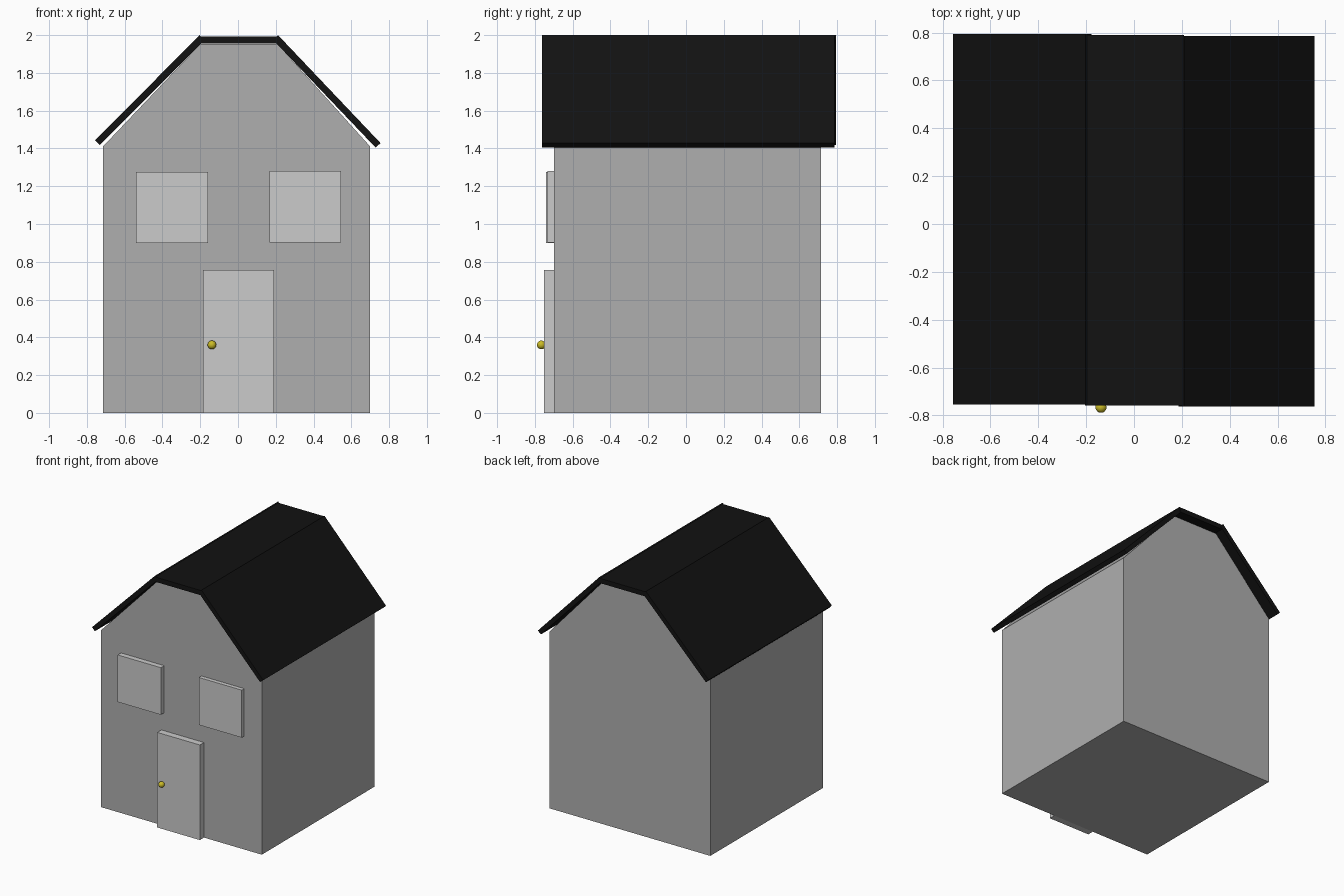
import bpy

if "Cube" in bpy.data.objects:
    bpy.data.objects.remove(bpy.data.objects["Cube"])


def material(name, rgb):
    mat = bpy.data.materials.new(name)
    mat.diffuse_color = (*rgb, 1)
    mat.use_nodes = True
    mat.node_tree.nodes["Principled BSDF"].inputs["Base Color"].default_value = mat.diffuse_color
    return mat


def prism(name, profile, y0, y1, mat=None):
    """Extrude an (x, z) profile, counter-clockwise seen from the front, from y0 to y1."""
    n = len(profile)
    verts = [(x, y, z) for y in (y0, y1) for x, z in profile]
    faces = [tuple(range(n)), tuple(reversed(range(n, 2 * n)))]
    faces += [(i, i + n, (i + 1) % n + n, (i + 1) % n) for i in range(n)]
    mesh = bpy.data.meshes.new(name)
    mesh.from_pydata(verts, [], faces)
    mesh.update()
    obj = bpy.data.objects.new(name, mesh)
    bpy.context.collection.objects.link(obj)
    if mat:
        mesh.materials.append(mat)
    return obj


def panel(name, x0, x1, z0, z1, y_front):
    return prism(name, [(x0, z0), (x1, z0), (x1, z1), (x0, z1)], y_front, -0.69)


wall_grey = material("wall_grey", (0.43, 0.43, 0.43))
roof_black = material("roof_black", (0.006, 0.006, 0.006))
brass = material("brass", (0.6, 0.5, 0.02))

# House body with its clipped gable
prism("house_body", [(-0.715, 0), (0.70, 0), (0.70, 1.41), (0.21, 1.952),
                     (-0.20, 1.952), (-0.715, 1.41)], -0.70, 0.715, wall_grey)

# Three roof slabs
prism("roof_left", [(-0.757, 1.443), (-0.732, 1.417), (-0.178, 1.973),
                    (-0.203, 2.0)], -0.755, 0.795, roof_black)
prism("roof_top", [(-0.205, 1.955), (0.21, 1.955), (0.21, 1.993),
                   (-0.205, 1.993)], -0.758, 0.79, roof_black)
prism("roof_right", [(0.728, 1.405), (0.755, 1.428), (0.212, 2.0),
                     (0.185, 1.975)], -0.762, 0.786, roof_black)

# Windows and door
panel("window_left", -0.54, -0.16, 0.90, 1.275, -0.742)
panel("window_right", 0.168, 0.545, 0.903, 1.281, -0.732)
panel("door", -0.185, 0.19, 0, 0.757, -0.752)

# Door knob
bpy.ops.mesh.primitive_uv_sphere_add(segments=32, ring_count=16, radius=0.023,
                                     location=(-0.138, -0.766, 0.36))
knob = bpy.context.object
knob.name = "door_knob"
knob.data.materials.append(brass)
bpy.ops.object.shade_smooth()
